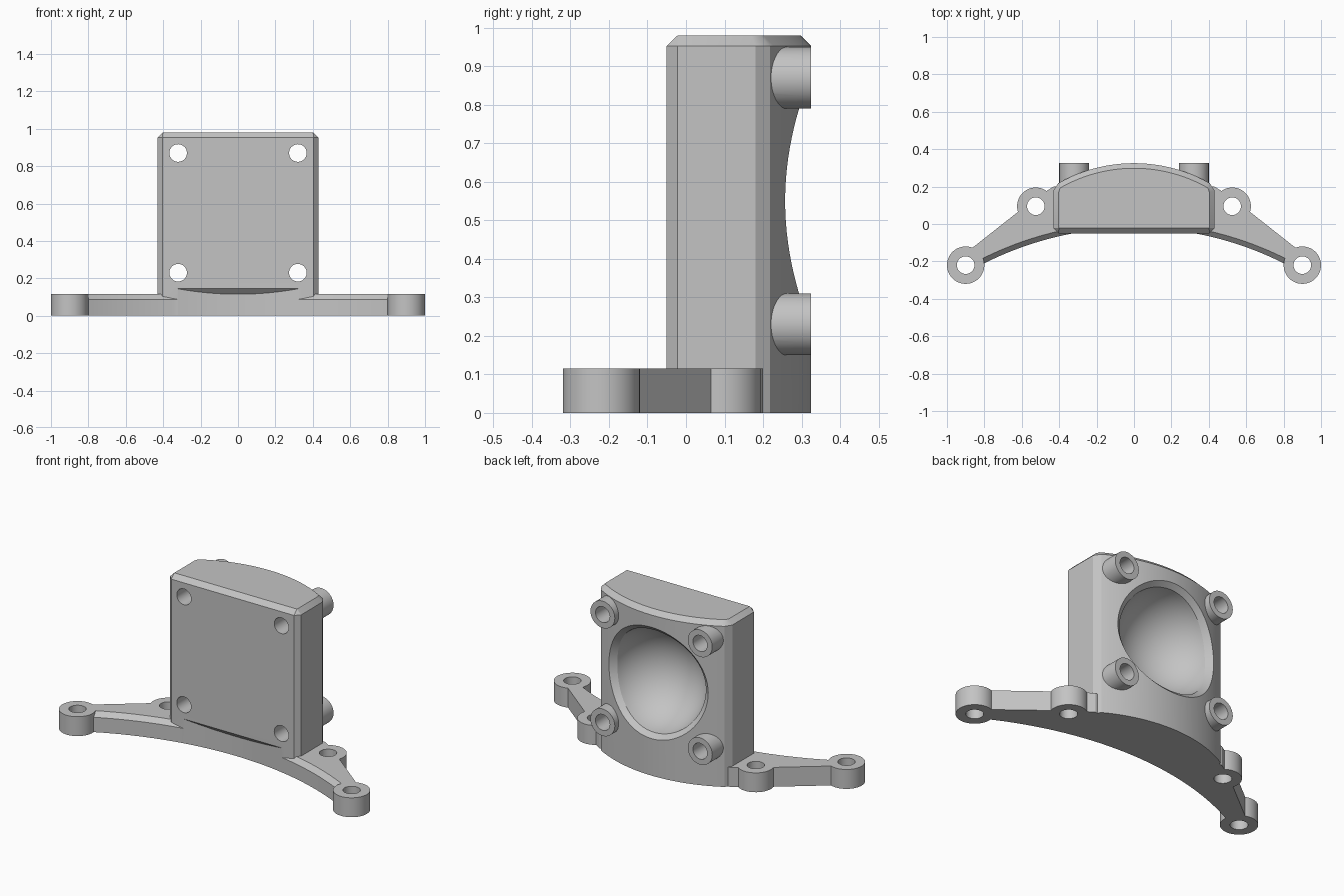
import bpy, bmesh
from math import sin, cos, acos, sqrt, pi, radians

cube = bpy.data.objects.get("Cube")
if cube:
    bpy.data.objects.remove(cube, do_unlink=True)

BASE_H, TOP, CH = 0.115, 0.98, 0.027      # base height, total height, chamfer
FRONT_R, BACK_R = 1.78, 0.82              # plan arcs of front and back
HOLE_R = 0.047

grey = bpy.data.materials.new("plain grey")
grey.use_nodes = True
colour = (0.55, 0.55, 0.55, 1)
grey.diffuse_color = colour
grey.node_tree.nodes["Principled BSDF"].inputs["Base Color"].default_value = colour


def front_y(x, grow=0):
    return -0.02 - FRONT_R + sqrt((FRONT_R + grow) ** 2 - x * x)


def back_y(x, inset=0):
    return 0.325 - BACK_R + sqrt((BACK_R - inset) ** 2 - x * x)


def span(a, b, n):
    return [a + (b - a) * i / n for i in range(n + 1)]


def loft(name, layers):
    """Closed solid through rings of equal point count."""
    bm = bmesh.new()
    rings = [[bm.verts.new(p) for p in ring] for ring in layers]
    n = len(rings[0])
    for a, b in zip(rings, rings[1:]):
        for i in range(n):
            j = (i + 1) % n
            bm.faces.new((a[i], a[j], b[j], b[i]))
    bm.faces.new(rings[0][::-1])
    bm.faces.new(rings[-1])
    bmesh.ops.recalc_face_normals(bm, faces=bm.faces)
    mesh = bpy.data.meshes.new(name)
    bm.to_mesh(mesh)
    bm.free()
    obj = bpy.data.objects.new(name, mesh)
    bpy.context.collection.objects.link(obj)
    mesh.materials.append(grey)
    return obj


def angles(n):
    return [2 * pi * i / n for i in range(n)]


def post(name, x, y, r, z0, z1):
    return loft(name, [[(x + r * cos(a), y + r * sin(a), z) for a in angles(48)]
                       for z in (z0, z1)])


def tube(name, x, z, r, y0, y1):
    return loft(name, [[(x + r * cos(a), y, z + r * sin(a)) for a in angles(48)]
                       for y in (y0, y1)])


def combine(target, other, operation):
    """Apply a boolean and discard the operand."""
    other.hide_render = True
    mod = target.modifiers.new("boolean", 'BOOLEAN')
    mod.operation, mod.solver, mod.object = operation, 'EXACT', other
    bpy.context.view_layer.update()
    graph = bpy.context.evaluated_depsgraph_get()
    mesh = bpy.data.meshes.new_from_object(target.evaluated_get(graph))
    target.modifiers.clear()
    target.data = mesh
    bpy.data.objects.remove(other, do_unlink=True)


# Upright block with flat front, curved back and chamfered edges
def block_ring(z, full):
    if full:
        side = [(0.403, -0.05), (0.43, -0.022), (0.43, 0.18)]
        arc = [(x, back_y(x)) for x in span(0.405, -0.405, 48)]
    else:
        side = [(0.402, -0.022), (0.403, -0.021), (0.403, 0.17)]
        arc = [(x, back_y(x, CH)) for x in span(0.395, -0.395, 48)]
    plan = side + arc + [(-x, y) for x, y in reversed(side)]
    return [(x, y, z) for x, y in plan]


bracket = loft("mounting_bracket", [block_ring(0, True), block_ring(TOP - CH, True),
                                    block_ring(TOP, False)])

# Curved undercut below the front face, with a sloping roof
plan = [(x, front_y(x)) for x in span(-0.6, 0.6, 60)] + [(0.6, -0.4), (-0.6, -0.4)]
undercut = loft("undercut_cutter", [[(x, y, -0.1) for x, y in plan],
                                    [(x, y, 0.095 - y) for x, y in plan]])
combine(bracket, undercut, 'DIFFERENCE')


# Base wings, chamfered along the front arc
def wing_ring(side, z, grow):
    plan = [(x, front_y(x, grow)) for x in span(0.325, 0.85, 24)]
    plan += [(0.865, -0.128), (0.62, 0.065), (0.55, 0.12),
             (0.47, 0.175), (0.43, 0.2), (0.36, 0.2)]
    return [(side * x, y, z) for x, y in plan]


feet = [(0.525, 0.095), (0.9, -0.22)]
screws = [(s * 0.32, z) for s in (-1, 1) for z in (0.23, 0.87)]

for s in (-1, 1):
    wing = loft("base_wing", [wing_ring(s, 0, 0), wing_ring(s, BASE_H - CH, 0),
                              wing_ring(s, BASE_H, CH)])
    combine(bracket, wing, 'UNION')
    for x, y in feet:
        combine(bracket, post("foot_boss", s * x, y, 0.1, 0, BASE_H), 'UNION')

# Rear screw bosses
for x, z in screws:
    combine(bracket, tube("screw_boss", x, z, 0.08, 0.1, 0.325), 'UNION')

# Through holes
for s in (-1, 1):
    for x, y in feet:
        combine(bracket, post("foot_hole", s * x, y, HOLE_R, -0.1, 0.3), 'DIFFERENCE')
for x, z in screws:
    combine(bracket, tube("screw_hole", x, z, HOLE_R, -0.3, 0.6), 'DIFFERENCE')

# Round dish in the back, with a chamfered rim that follows the curve
DISH_Z, DISH_R, DISH_Y = 0.55, 0.305, 0.32
RIM = 0.33


def dish_ring(kind, t=0):
    ring = []
    for a in angles(72):
        surface = back_y(RIM * cos(a))
        if kind == "lid":
            r, y = RIM + CH, 0.6
        elif kind == "rim":
            r, y = RIM + CH, surface + CH
        else:
            phi = acos((DISH_Y - surface + CH) / DISH_R) * (1 - t)
            r, y = DISH_R * sin(phi), DISH_Y - DISH_R * cos(phi)
        ring.append((r * cos(a), y, DISH_Z + r * sin(a)))
    return ring


bowl = [dish_ring("bowl", t) for t in span(0, 0.97, 20)]
dish = loft("dish_cutter", [dish_ring("lid"), dish_ring("rim")] + bowl)
combine(bracket, dish, 'DIFFERENCE')

# Smooth curves, sharp edges
bpy.ops.object.select_all(action='DESELECT')
bracket.select_set(True)
bpy.context.view_layer.objects.active = bracket
bpy.ops.object.shade_smooth_by_angle(angle=radians(25))
